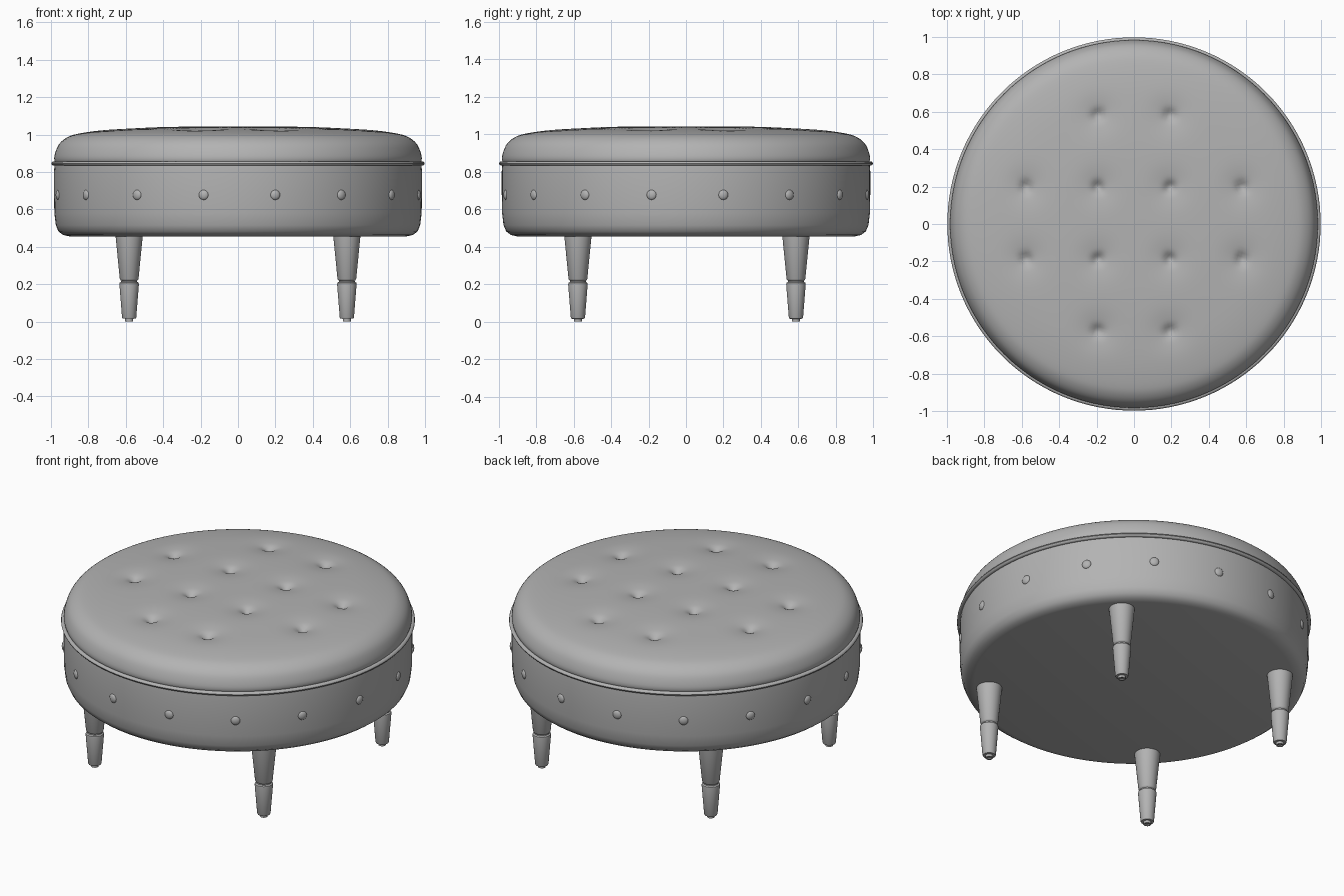
import bpy, bmesh, math
from mathutils import Vector, Matrix

cube = bpy.data.objects.get("Cube")
if cube:
    bpy.data.objects.remove(cube, do_unlink=True)

grey = bpy.data.materials.new("grey_upholstery")
grey.use_nodes = True
colour = (0.45, 0.45, 0.45, 1)
grey.diffuse_color = colour
grey.node_tree.nodes["Principled BSDF"].inputs["Base Color"].default_value = colour


def finish(name, bm, angle=40):
    bmesh.ops.remove_doubles(bm, verts=bm.verts, dist=0.0001)
    bmesh.ops.recalc_face_normals(bm, faces=bm.faces)
    mesh = bpy.data.meshes.new(name)
    bm.to_mesh(mesh)
    bm.free()
    mesh.materials.append(grey)
    obj = bpy.data.objects.new(name, mesh)
    bpy.context.collection.objects.link(obj)
    bpy.ops.object.select_all(action="DESELECT")
    obj.select_set(True)
    bpy.context.view_layer.objects.active = obj
    bpy.ops.object.shade_smooth_by_angle(angle=math.radians(angle))
    return obj


def lathe(profile, steps):
    """Revolve (radius, height) points around the z axis."""
    bm = bmesh.new()
    verts = [bm.verts.new((r, 0, z)) for r, z in profile]
    edges = [bm.edges.new(pair) for pair in zip(verts, verts[1:])]
    bmesh.ops.spin(bm, geom=verts + edges, axis=(0, 0, 1), cent=(0, 0, 0),
                   angle=math.tau, steps=steps, use_merge=True)
    return bm


def smooth_profile(points, parts):
    """Catmull-Rom curve through the given points."""
    pts = [Vector(p) for p in points]
    pts = [pts[0]] + pts + [pts[-1]]
    out = []
    for a, b, c, d in zip(pts, pts[1:], pts[2:], pts[3:]):
        n = max(3, int((c - b).length / parts))
        for i in range(n):
            t = i / n
            out.append(0.5 * (2 * b + (c - a) * t + (2 * a - 5 * b + 4 * c - d) * t**2
                              + (3 * b - a - 3 * c + d) * t**3))
    return out + [pts[-1]]


# Padded drum below the seam
finish("seat_base", lathe([(0, 0.455), (0.9, 0.455), (0.935, 0.463), (0.96, 0.482),
                           (0.974, 0.515), (0.982, 0.58), (0.984, 0.7),
                           (0.984, 0.8), (0.98, 0.845), (0, 0.845)], 128))

# Piping around the seam
ring = [(0.984 + 0.014 * math.cos(a * math.tau / 10),
         0.845 + 0.012 * math.sin(a * math.tau / 10)) for a in range(11)]
finish("seam_piping", lathe(ring, 128))

# Domed cushion with pulled-in tufts
bm = lathe(smooth_profile([(0.975, 0.845), (0.983, 0.872), (0.973, 0.915), (0.953, 0.953),
                           (0.915, 0.984), (0.86, 1.003), (0.74, 1.021), (0.58, 1.032),
                           (0.35, 1.041), (0, 1.043)], 0.014), 192)
pitch = 0.385
tufts = [(x * pitch, y * pitch + 0.005) for x in (-1.5, -0.5, 0.5, 1.5)
         for y in (-1.5, -0.5, 0.5, 1.5) if abs(x * y) < 2]
for v in bm.verts:
    if v.co.z > 0.98:
        dip = 0
        for x, y in tufts:
            d = math.hypot(v.co.x - x, v.co.y - y)
            dip += 0.026 * math.exp(-(d / 0.03) ** 2) + 0.015 * math.exp(-(d / 0.09) ** 2)
        v.co.z -= dip
finish("tufted_cushion", bm, 60)

# Round studs around the drum
count = 16
for i in range(count):
    bm = bmesh.new()
    bmesh.ops.create_uvsphere(bm, u_segments=16, v_segments=8, radius=0.027)
    turn = Matrix.Rotation((i + 0.52) * math.tau / count, 4, "Z")
    place = turn @ Matrix.Translation((0.981, 0, 0.677)) @ Matrix.Diagonal((0.5, 1, 1, 1))
    bmesh.ops.transform(bm, matrix=place, verts=bm.verts)
    finish("stud_%02d" % (i + 1), bm)

# Turned tapered legs with a collar groove and small foot
leg_profile = [(0, 0.46), (0.073, 0.46), (0.05, 0.228), (0.046, 0.221), (0.042, 0.218),
               (0.043, 0.212), (0.051, 0.207), (0.052, 0.198), (0.038, 0.022),
               (0.035, 0.016), (0.022, 0.015), (0.021, 0), (0.013, 0), (0.011, 0.006),
               (0, 0.006)]
for side, x in (("left", 1), ("right", -1)):
    for end, y in (("front", -1), ("back", 1)):
        leg = finish("%s_%s_leg" % (end, side), lathe(leg_profile, 32), 35)
        leg.location = (x * 0.582, y * 0.582 + 0.005, 0)
